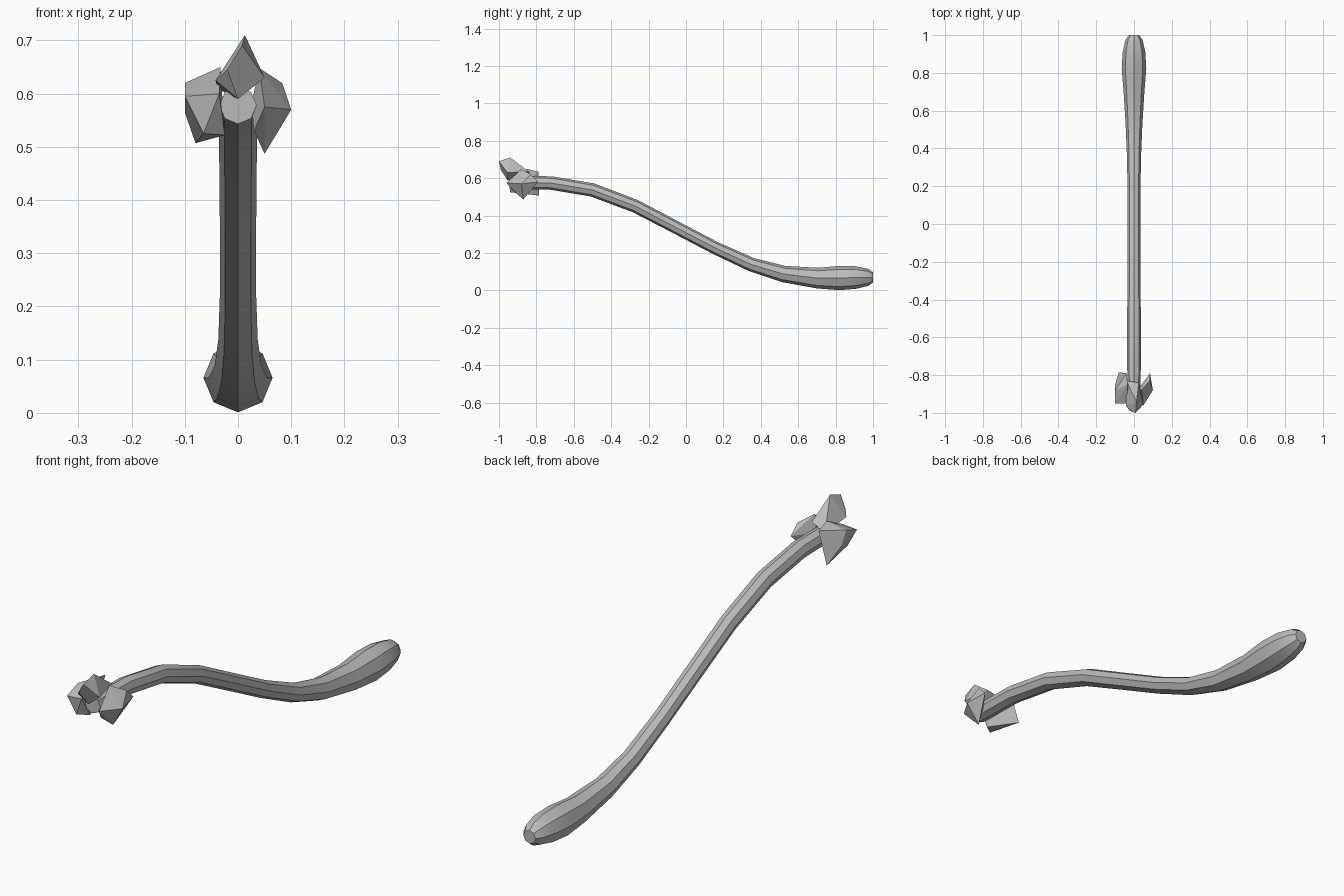
import bpy, bmesh, math
from mathutils import Vector

cube = bpy.data.objects.get("Cube")
if cube:
    bpy.data.objects.remove(cube, do_unlink=True)

grey = bpy.data.materials.new("stone_grey")
grey.use_nodes = True
COLOUR = (0.5, 0.5, 0.5, 1)
grey.diffuse_color = COLOUR
grey.node_tree.nodes["Principled BSDF"].inputs["Base Color"].default_value = COLOUR


def add_object(name, bm):
    bmesh.ops.recalc_face_normals(bm, faces=bm.faces[:])
    mesh = bpy.data.meshes.new(name)
    bm.to_mesh(mesh)
    bm.free()
    mesh.materials.append(grey)
    obj = bpy.data.objects.new(name, mesh)
    bpy.context.collection.objects.link(obj)
    return obj


# Curved octagonal handle: (y, z, radius) along its spine
SPINE = [(-0.93, 0.578, 0.035), (-0.72, 0.574, 0.036), (-0.50, 0.537, 0.036),
         (-0.27, 0.450, 0.035), (-0.05, 0.335, 0.034), (0.16, 0.225, 0.034),
         (0.35, 0.138, 0.037), (0.52, 0.088, 0.044), (0.70, 0.066, 0.055),
         (0.82, 0.066, 0.065), (0.91, 0.069, 0.060), (0.975, 0.070, 0.045),
         (1.0, 0.070, 0.027)]
SIDES = 8
bm = bmesh.new()
rings = []
for i, (y, z, r) in enumerate(SPINE):
    before, after = SPINE[max(i - 1, 0)], SPINE[min(i + 1, len(SPINE) - 1)]
    tangent = Vector((0, after[0] - before[0], after[1] - before[1])).normalized()
    if i in (0, len(SPINE) - 1):
        tangent = Vector((0, 1, 0))
    up = Vector((0, -tangent.z, tangent.y))
    ring = []
    for k in range(SIDES):
        a = math.tau * k / SIDES
        ring.append(bm.verts.new(Vector((r * math.cos(a), y, z)) + up * r * math.sin(a)))
    rings.append(ring)
for a, b in zip(rings, rings[1:]):
    for k in range(SIDES):
        n = (k + 1) % SIDES
        bm.faces.new((a[k], a[n], b[n], b[k]))
bm.faces.new(rings[0])
bm.faces.new(rings[-1])
handle = add_object("handle", bm)
bpy.context.view_layer.objects.active = handle
handle.select_set(True)
bpy.ops.object.shade_smooth_by_angle(angle=math.radians(30))
handle.select_set(False)


# Faceted rocks clustered round the head, each the hull of a few corners
def rock(name, corners):
    bm = bmesh.new()
    for c in corners:
        bm.verts.new(c)
    bmesh.ops.convex_hull(bm, input=bm.verts[:])
    bmesh.ops.dissolve_limit(bm, angle_limit=math.radians(4),
                             verts=bm.verts[:], edges=bm.edges[:])
    return add_object(name, bm)


rock("right_rock", [
    (-0.10, -0.88, 0.62), (-0.033, -0.85, 0.65), (-0.04, -0.79, 0.635),
    (-0.08, -0.785, 0.507), (-0.10, -0.85, 0.565), (-0.10, -0.95, 0.595),
    (-0.065, -0.94, 0.525), (-0.025, -0.91, 0.522), (-0.035, -0.95, 0.60)])
rock("left_rock", [
    (0.05, -0.87, 0.487), (0.10, -0.88, 0.57), (0.083, -0.83, 0.62),
    (0.04, -0.88, 0.648), (0.085, -0.79, 0.58), (0.05, -0.96, 0.575),
    (0.03, -0.92, 0.53), (0.025, -0.87, 0.58)])
rock("top_rock", [
    (0.013, -0.94, 0.71), (0.008, -1.0, 0.69), (0.05, -0.955, 0.63),
    (-0.042, -0.965, 0.625), (0.0, -0.955, 0.59), (0.025, -0.84, 0.635),
    (-0.04, -0.83, 0.61), (-0.02, -0.99, 0.645)])
